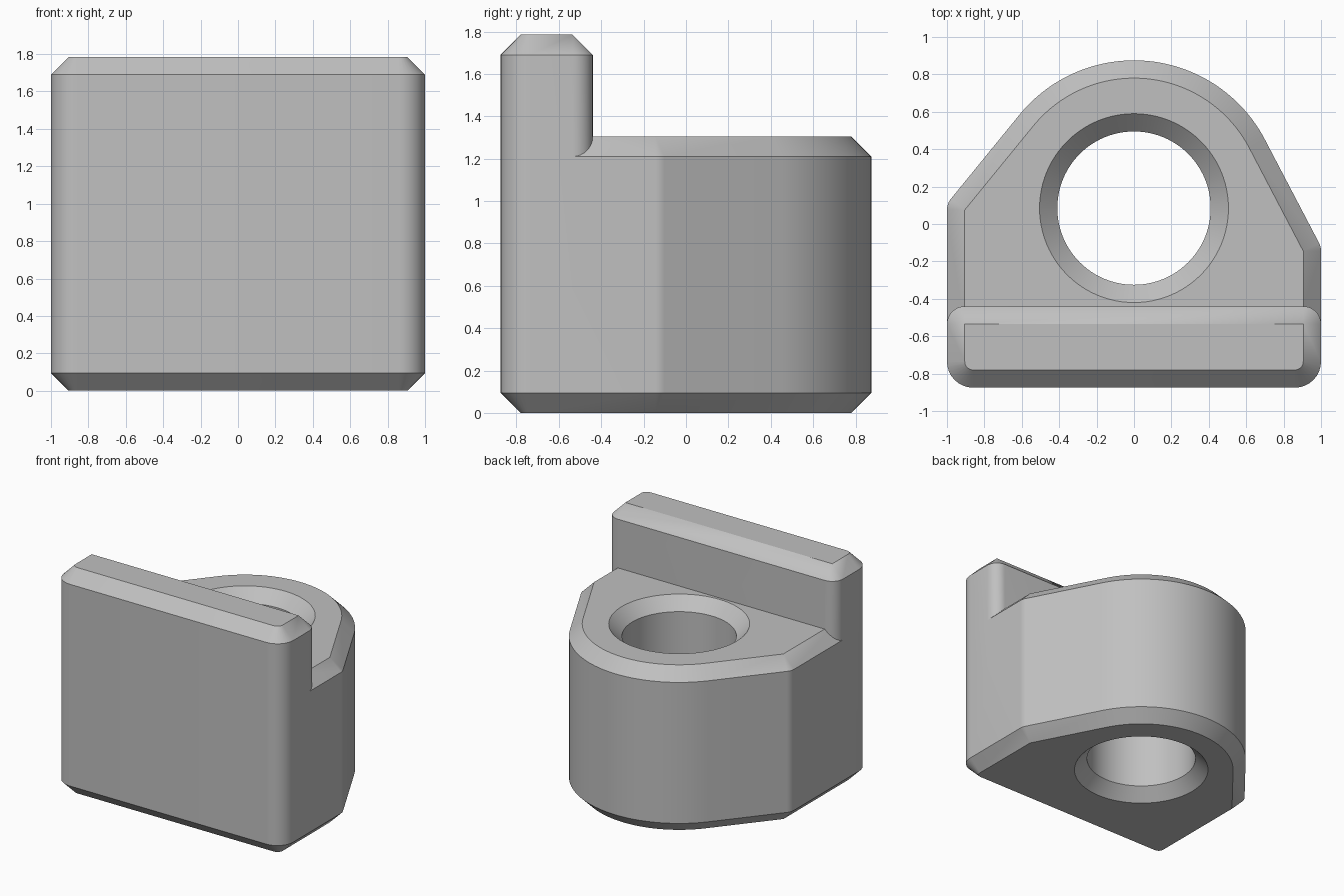
import bpy
import bmesh
from math import acos, atan2, cos, hypot, pi, sin, tau, radians

if "Cube" in bpy.data.objects:
    bpy.data.objects.remove(bpy.data.objects["Cube"], do_unlink=True)

CHAMFER = 0.095
BODY_TOP = 1.305
WALL_TOP = 1.785
HOLE_Y, HOLE_R = 0.085, 0.41

grey = bpy.data.materials.new("plain grey")
grey.use_nodes = True
grey.diffuse_color = (0.53, 0.53, 0.53, 1)
grey.node_tree.nodes["Principled BSDF"].inputs["Base Color"].default_value = grey.diffuse_color


def belt(circles, grow):
    """Counter-clockwise outline wrapped tightly round circles, grown outwards."""
    n = len(circles)
    normals = []
    for i, (x, y, r) in enumerate(circles):
        x2, y2, r2 = circles[(i + 1) % n]
        dx, dy = x2 - x, y2 - y
        normals.append(atan2(dy, dx) - acos((r - r2) / hypot(dx, dy)))
    points = []
    for i, (x, y, r) in enumerate(circles):
        start = normals[i - 1]
        sweep = (normals[i] - start) % tau
        steps = 48 if r > 0.5 else 8
        for k in range(steps + 1):
            a = start + sweep * k / steps
            points.append((x + (r + grow) * cos(a), y + (r + grow) * sin(a)))
    return points


def stack(name, layers):
    """Solid from matching outlines placed at rising heights."""
    bm = bmesh.new()
    rings = [[bm.verts.new((x, y, z)) for x, y in pts] for z, pts in layers]
    for low, high in zip(rings, rings[1:]):
        for i in range(len(low)):
            j = (i + 1) % len(low)
            bm.faces.new((low[i], low[j], high[j], high[i]))
    bm.faces.new(rings[0][::-1])
    bm.faces.new(rings[-1])
    bmesh.ops.remove_doubles(bm, verts=bm.verts, dist=1e-5)
    bmesh.ops.recalc_face_normals(bm, faces=bm.faces)
    mesh = bpy.data.meshes.new(name)
    bm.to_mesh(mesh)
    bm.free()
    mesh.materials.append(grey)
    obj = bpy.data.objects.new(name, mesh)
    bpy.context.collection.objects.link(obj)
    return obj


def combine(target, other, operation):
    mod = target.modifiers.new(operation.lower(), "BOOLEAN")
    mod.operation, mod.solver, mod.object = operation, "EXACT", other
    bpy.context.view_layer.objects.active = target
    bpy.ops.object.modifier_apply(modifier=mod.name)
    bpy.data.objects.remove(other, do_unlink=True)


# Rounded front corners are shared by the body and the upright wall
front = [(-0.86, -0.735, 0.045), (0.86, -0.735, 0.045)]
body_core = front + [(0.905, -0.145, 0), (0, HOLE_Y, 0.695), (-0.905, 0.075, 0)]
wall_core = front + [(0.905, -0.535, 0), (-0.905, -0.535, 0)]

# Lopsided body, chamfered at top and bottom
body = stack("bracket_body", [
    (0, belt(body_core, 0)),
    (CHAMFER, belt(body_core, CHAMFER)),
    (BODY_TOP - CHAMFER, belt(body_core, CHAMFER)),
    (BODY_TOP, belt(body_core, 0)),
])

# Upright wall along the front
wall = stack("front_wall", [
    (0.6, belt(wall_core, CHAMFER)),
    (WALL_TOP - CHAMFER, belt(wall_core, CHAMFER)),
    (WALL_TOP, belt(wall_core, 0)),
])
combine(body, wall, "UNION")


# Through hole, countersunk at both ends
def circle(r, sides=96):
    return [(r * cos(tau * k / sides), HOLE_Y + r * sin(tau * k / sides)) for k in range(sides)]


EXTRA = 0.01
hole = stack("hole_cutter", [
    (-EXTRA, circle(HOLE_R + CHAMFER + EXTRA)),
    (CHAMFER, circle(HOLE_R)),
    (BODY_TOP - CHAMFER, circle(HOLE_R)),
    (BODY_TOP + EXTRA, circle(HOLE_R + CHAMFER + EXTRA)),
])
hole.hide_render = True
combine(body, hole, "DIFFERENCE")

# Smooth the curved sides, keep the chamfer edges crisp
bpy.ops.object.select_all(action="DESELECT")
body.select_set(True)
bpy.context.view_layer.objects.active = body
bpy.ops.object.shade_smooth_by_angle(angle=radians(30))
